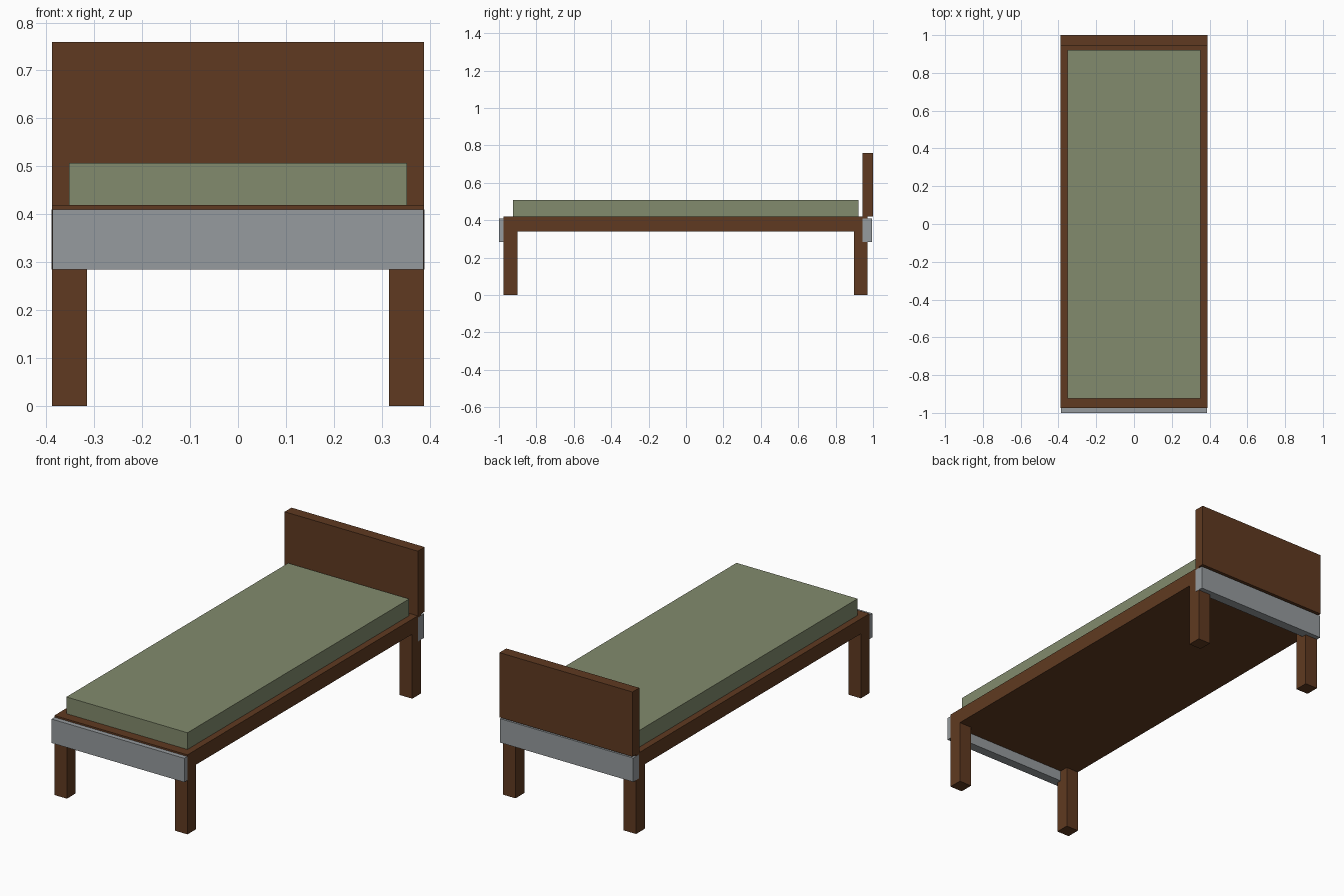
import bpy

default = bpy.data.objects.get("Cube")
if default:
    bpy.data.objects.remove(default, do_unlink=True)


def material(name, rgb):
    mat = bpy.data.materials.new(name)
    mat.use_nodes = True
    mat.diffuse_color = (*rgb, 1)
    mat.node_tree.nodes["Principled BSDF"].inputs["Base Color"].default_value = (*rgb, 1)
    return mat


def box(name, mat, x, y, z):
    """Box spanning the given (low, high) range on each axis."""
    spans = (x, y, z)
    centre = [(low + high) / 2 for low, high in spans]
    bpy.ops.mesh.primitive_cube_add(size=1, location=centre)
    obj = bpy.context.object
    obj.name = name
    obj.scale = [high - low for low, high in spans]
    bpy.ops.object.transform_apply(location=False, rotation=False, scale=True)
    obj.data.materials.append(mat)
    return obj


wood = material("brown wood", (0.115, 0.042, 0.015))
fabric = material("sage fabric", (0.223, 0.258, 0.153))
metal = material("grey metal", (0.305, 0.328, 0.342))

half = 0.388
leg = 0.073
front, back = -0.975, 0.97
frame_bottom, frame_top = 0.34, 0.419

# Solid bed base and mattress
box("bed_frame", wood, (-half, half), (front, back), (frame_bottom, frame_top))
box("mattress", fabric, (-0.353, 0.353), (-0.925, 0.922), (frame_top, 0.507))

# Four corner legs
for side, x in (("right", (-half, leg - half)), ("left", (half - leg, half))):
    for end, y in (("front", (front, front + leg)), ("back", (back - leg, back))):
        box(f"{end}_{side}_leg", wood, x, y, (0, frame_bottom))

# Headboard standing on the back edge
box("headboard", wood, (-half, half), (0.943, 1.0), (frame_top, 0.76))

# Grey end rails; the back one wraps just past the frame sides
rail_z = (0.284, 0.41)
box("front_rail", metal, (0.001 - half, half - 0.001), (-1.0, -0.95), rail_z)
box("back_rail", metal, (-half - 0.001, half + 0.001), (0.945, 0.995), rail_z)
